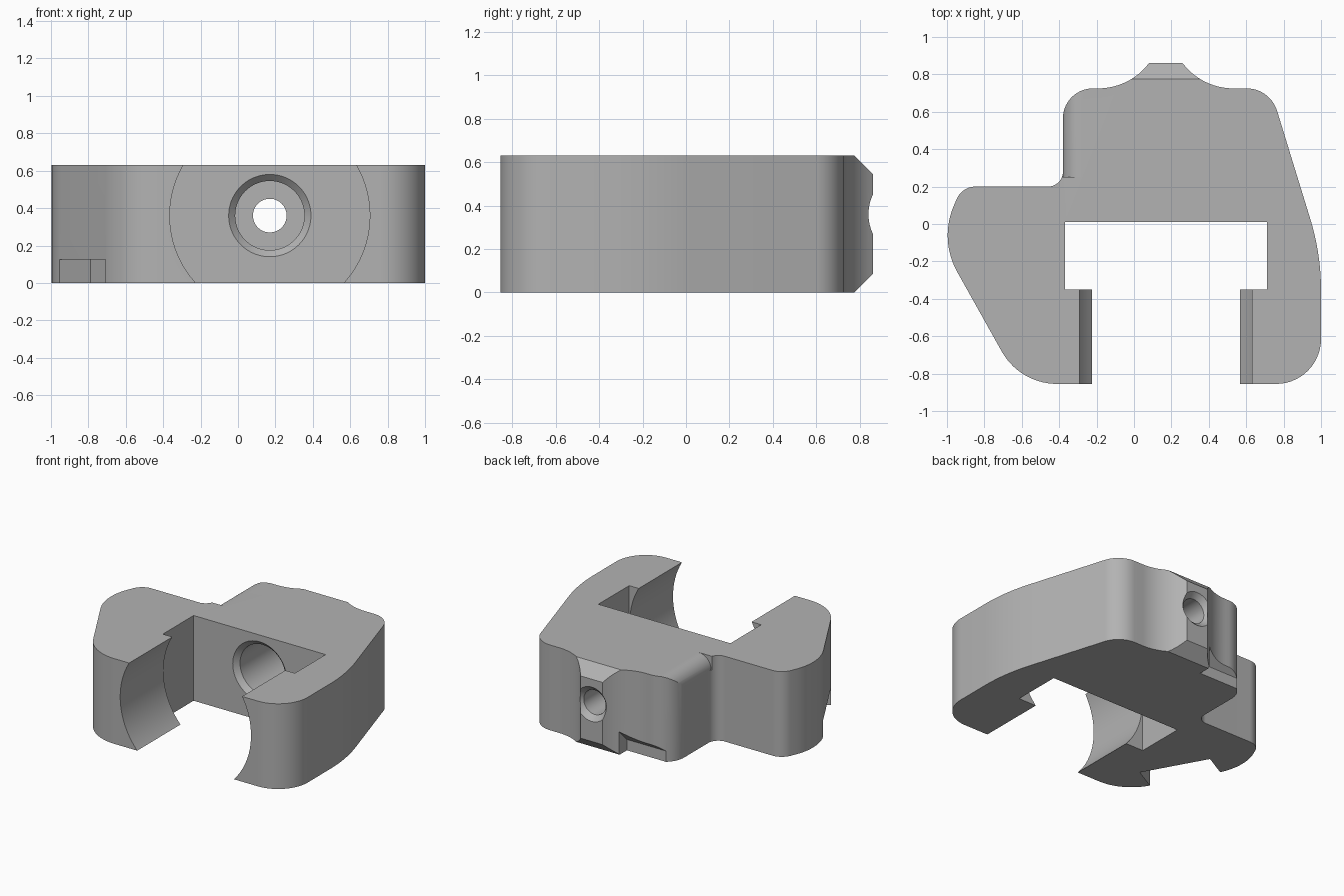
import bpy, bmesh, math
from mathutils import Vector, Matrix

cube = bpy.data.objects.get("Cube")
if cube:
    bpy.data.objects.remove(cube, do_unlink=True)

HEIGHT = 0.63
AXIS_X, AXIS_Z = 0.17, 0.36   # centre line shared by the bore and the screw hole

grey = bpy.data.materials.new("plain grey")
grey.use_nodes = True
grey.diffuse_color = (0.45, 0.45, 0.45, 1)
grey.node_tree.nodes["Principled BSDF"].inputs["Base Color"].default_value = (0.45, 0.45, 0.45, 1)


def rounded(corners, steps=14):
    """Turn (x, y, radius) corners into an outline with true arcs."""
    out = []
    for i, (x, y, r) in enumerate(corners):
        p = Vector((x, y))
        if r == 0:
            out.append(p)
            continue
        a = (Vector(corners[i - 1][:2]) - p).normalized()
        b = (Vector(corners[(i + 1) % len(corners)][:2]) - p).normalized()
        half = a.angle(b) / 2
        centre = p + (a + b).normalized() * (r / math.sin(half))
        start = p + a * (r / math.tan(half)) - centre
        end = p + b * (r / math.tan(half)) - centre
        sweep = start.angle_signed(end)
        for k in range(steps + 1):
            out.append(centre + Matrix.Rotation(-sweep * k / steps, 2) @ start)
    return out


def prism(name, outline, low, high, place):
    """Extrude a 2D outline; place(u, v, w) maps it into space."""
    bm = bmesh.new()
    base = [bm.verts.new(place(p[0], p[1], low)) for p in outline]
    face = bm.faces.new(base)
    top = bmesh.ops.extrude_face_region(bm, geom=[face])["geom"]
    shift = Vector(place(0, 0, high)) - Vector(place(0, 0, low))
    bmesh.ops.translate(bm, vec=shift, verts=[g for g in top if isinstance(g, bmesh.types.BMVert)])
    return finish(name, bm)


def lathe(name, profile, sides=72):
    """Spin (radius, y) points round the hole axis."""
    bm = bmesh.new()
    rings = []
    for r, y in profile:
        rings.append([bm.verts.new((AXIS_X + r * math.cos(t), y, AXIS_Z + r * math.sin(t)))
                      for t in (math.tau * k / sides for k in range(sides))])
    for a, b in zip(rings, rings[1:]):
        for k in range(sides):
            n = (k + 1) % sides
            bm.faces.new((a[k], a[n], b[n], b[k]))
    bm.faces.new(rings[0])
    bm.faces.new(rings[-1])
    return finish(name, bm)


def finish(name, bm):
    bmesh.ops.recalc_face_normals(bm, faces=bm.faces)
    mesh = bpy.data.meshes.new(name)
    bm.to_mesh(mesh)
    bm.free()
    mesh.materials.append(grey)
    obj = bpy.data.objects.new(name, mesh)
    bpy.context.collection.objects.link(obj)
    return obj


def flat(u, v, w):
    return (u, v, w)


def along_x(u, v, w):
    return (w, u, v)


def along_y(u, v, w):
    return (u, w, v)


# Main body outline, seen from above
body = prism("clamp_body", rounded([
    (0.26, 0.86, 0), (0.08, 0.86, 0), (-0.03, 0.725, 0.34), (-0.38, 0.725, 0.16),
    (-0.38, 0.2, 0.08), (-0.92, 0.2, 0.11), (-1.041, -0.085, 0.4), (-0.61, -0.855, 0.34),
    (1.0, -0.855, 0.24), (1.0, -0.16, 1.3), (0.728, 0.725, 0.17), (0.37, 0.725, 0.34),
]), 0, HEIGHT, flat)

cutters = []

# Rectangular pocket and the round mouth in front of it
cutters.append(prism("pocket_cutter", [(-0.37, -0.35), (0.71, -0.35), (0.71, 0.01), (-0.37, 0.01)],
                     -0.1, 0.8, flat))
cutters.append(lathe("mouth_cutter", [(0.535, -1.0), (0.535, -0.34)], 96))

# Stepped screw hole with a chamfer at both ends
cutters.append(lathe("screw_hole_cutter", [
    (0.22, -0.05), (0.22, 0.01), (0.185, 0.045), (0.185, 0.55),
    (0.09, 0.55), (0.09, 0.823), (0.127, 0.86), (0.127, 0.95)]))

# Bevels above and below the nose
cutters.append(prism("nose_top_cutter", [(0.775, 0.63), (0.975, 0.43), (0.975, 0.83), (0.775, 0.83)],
                     -0.3, 0.6, along_x))
cutters.append(prism("nose_bottom_cutter", [(0.775, 0), (0.975, 0.2), (0.975, -0.2), (0.775, -0.2)],
                     -0.3, 0.6, along_x))

# Undercut beside the nose
cutters.append(prism("undercut_cutter", [(0.69, -0.1), (0.69, 0.08), (0.8, 0.19), (0.8, -0.1)],
                     -0.45, -0.0, along_x))

# Rounded upper edge on the step
arc = [(-0.28 - 0.1 * math.cos(t), 0.53 + 0.1 * math.sin(t))
       for t in (math.pi / 2 * k / 12 for k in range(13))]
cutters.append(prism("step_edge_cutter", arc + [(-0.28, 0.7), (-0.5, 0.7), (-0.5, 0.53)],
                     0.25, 0.8, along_y))

# Low notch in the slanted side
a, b = Vector((-0.955, -0.24)), Vector((-0.71, -0.68))
inward = Vector((0.874, 0.486))
cutters.append(prism("side_notch_cutter",
                     [a - inward * 0.2, b - inward * 0.2, b + inward * 0.19, a + inward * 0.19],
                     -0.1, 0.125, flat))

# Cut everything, then drop the helpers
for c in cutters:
    c.hide_render = True
    mod = body.modifiers.new(c.name, "BOOLEAN")
    mod.operation, mod.solver, mod.object = "DIFFERENCE", "EXACT", c
bpy.context.view_layer.objects.active = body
body.select_set(True)
for mod in list(body.modifiers):
    bpy.ops.object.modifier_apply(modifier=mod.name)
for c in cutters:
    bpy.data.objects.remove(c, do_unlink=True)
bpy.ops.object.shade_smooth_by_angle(angle=math.radians(25))
